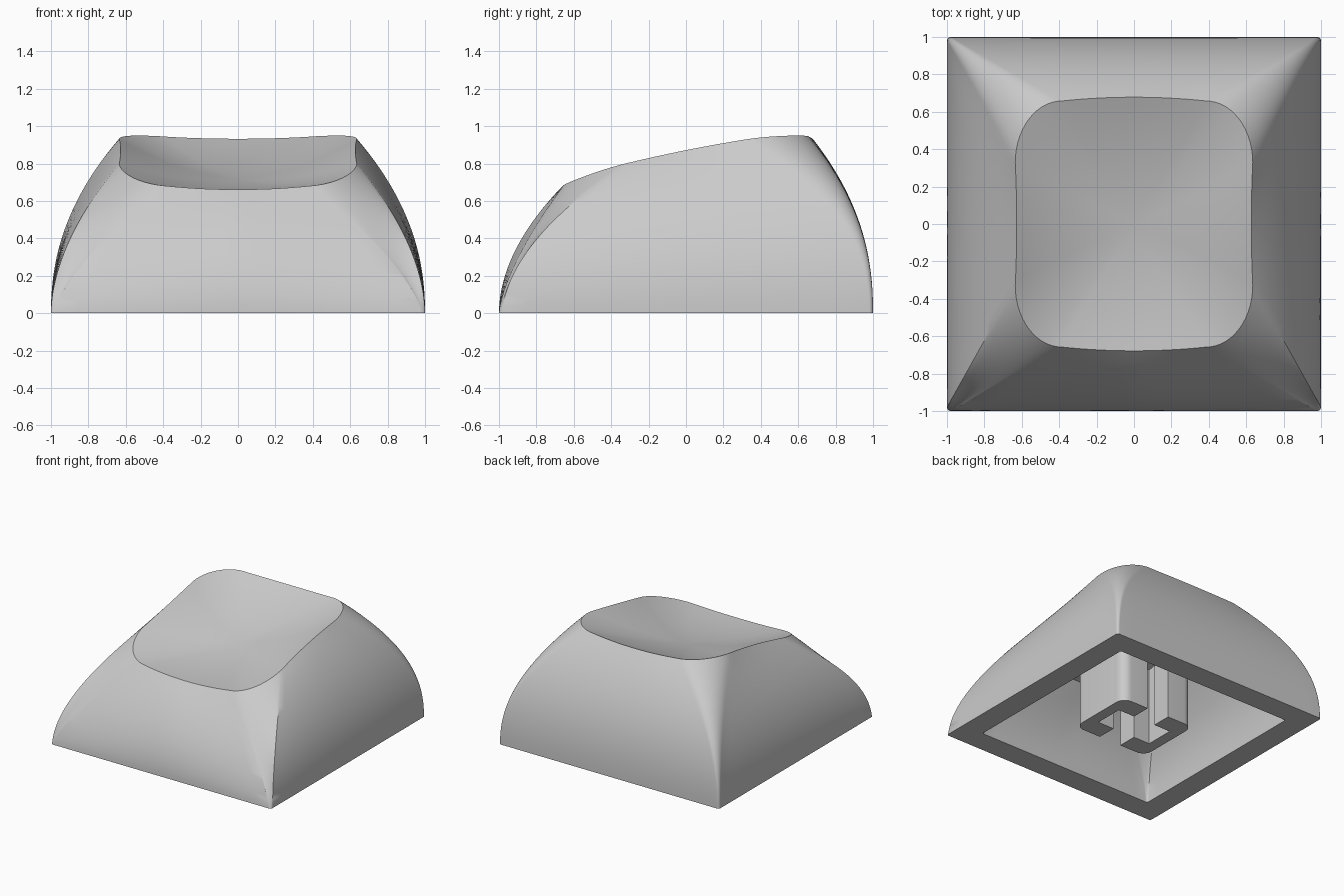
import bpy, bmesh
from math import sin, cos, pi, radians

cube = bpy.data.objects.get("Cube")
if cube:
    bpy.data.objects.remove(cube, do_unlink=True)

grey = bpy.data.materials.new("light grey plastic")
grey.use_nodes = True
colour = (0.6, 0.6, 0.6, 1)
grey.diffuse_color = colour
bsdf = next(n for n in grey.node_tree.nodes if n.type == 'BSDF_PRINCIPLED')
bsdf.inputs["Base Color"].default_value = colour
bsdf.inputs["Roughness"].default_value = 0.6


def finish(bm, name):
    bmesh.ops.recalc_face_normals(bm, faces=bm.faces)
    mesh = bpy.data.meshes.new(name)
    bm.to_mesh(mesh)
    bm.free()
    mesh.materials.append(grey)
    obj = bpy.data.objects.new(name, mesh)
    bpy.context.collection.objects.link(obj)
    bpy.ops.object.select_all(action='DESELECT')
    obj.select_set(True)
    bpy.context.view_layer.objects.active = obj
    bpy.ops.object.shade_smooth_by_angle(angle=radians(30))


def rounded_ring(hx, hy, rx, ry, bow_x=0.0, bow_y=0.0, straight=8, arc=14):
    """Rounded rectangle, with bowed sides, mirrored from one quadrant."""
    cx, cy = hx - rx, hy - ry
    q = []
    for i in range(straight):
        f = i / straight
        q.append((hx + bow_x * (1 - f * f), cy * f))
    for i in range(arc + 1):
        a = pi / 2 * i / arc
        q.append((cx + rx * cos(a), cy + ry * sin(a)))
    for i in range(1, straight + 1):
        f = 1 - i / straight
        q.append((cx * f, hy + bow_y * (1 - f * f)))
    half = q + [(-x, y) for x, y in q[-2::-1]]
    return half + [(x, -y) for x, y in half[-2:0:-1]]


def saddle(x, y):
    return 0.797 + 0.2 * y + 0.19 * x * x - 0.2 * x * x * y * y


def bulge(x, y):
    """Wall curvature: full at the back and sides, flatter at front corners."""
    front = max(0, -y / 0.66)
    return 2.1 + 0.25 * y - 1.9 * abs(x * y) * front


def wall(bottom, top, height, steps):
    """Curved wall rings from the bottom outline up to the top outline."""
    rings = []
    for i in range(steps + 1):
        t = i / steps
        ring = []
        for (x0, y0), (x1, y1) in zip(bottom, top):
            g = t ** bulge(x1, y1)
            ring.append((x0 + (x1 - x0) * g, y0 + (y1 - y0) * g,
                         t * height * saddle(x1, y1)))
        rings.append(ring)
    return rings


def cover(outline, height, depth, steps):
    """Dished rings shrinking from an outline towards its centre."""
    return [[(x * s, y * s, height * (saddle(x * s, y * s) - depth * (1 - s * s)))
             for x, y in outline]
            for s in (1 - i / steps for i in range(1, steps))]


# Shell: dish, outer wall, bottom lip, inner wall and ceiling in one skin
rim = rounded_ring(0.635, 0.658, 0.25, 0.33, -0.008, 0.02)
base = rounded_ring(1.0, 1.0, 0.02, 0.02)
opening = rounded_ring(0.81, 0.81, 0.015, 0.015)
ceiling = rounded_ring(0.5, 0.52, 0.18, 0.22)
dish_depth = 0.08
roof, roof_depth = 0.84, 0.03

rings = cover(rim, 1, dish_depth, 14)[::-1]
rings += wall(base, rim, 1, 22)[::-1]
rings += wall(opening, ceiling, roof, 12)
rings += cover(ceiling, roof, roof_depth, 6)

bm = bmesh.new()
loops = [[bm.verts.new(p) for p in ring] for ring in rings]
count = len(rim)
for a, b in zip(loops, loops[1:]):
    for i in range(count):
        j = (i + 1) % count
        bm.faces.new((a[i], a[j], b[j], b[i]))
for loop, z in ((loops[0], saddle(0, 0) - dish_depth),
                (loops[-1], roof * (saddle(0, 0) - roof_depth))):
    centre = bm.verts.new((0, 0, z))
    for i in range(count):
        bm.faces.new((loop[i], loop[(i + 1) % count], centre))
finish(bm, "keycap_shell")


# Stem: two notched halves with a front-to-back slot between them
def stem_half(name, side):
    hx, hy, r = 0.34, 0.28, 0.08
    slot, notch_x, notch_y = 0.1, 0.25, 0.12
    arc = [(hx - r + r * cos(a), hy - r + r * sin(a))
           for a in (pi / 2 * i / 8 for i in range(9))]
    back = arc + [(slot, hy), (slot, notch_y), (notch_x, notch_y)]
    outline = back + [(x, -y) for x, y in back[::-1]]
    bm = bmesh.new()
    face = bm.faces.new([bm.verts.new((x * side, y, 0.0)) for x, y in outline])
    new = bmesh.ops.extrude_face_region(bm, geom=[face])["geom"]
    top = [v for v in new if isinstance(v, bmesh.types.BMVert)]
    bmesh.ops.translate(bm, verts=top, vec=(0, 0, 0.65))
    finish(bm, name)


stem_half("stem_left_half", 1)
stem_half("stem_right_half", -1)
